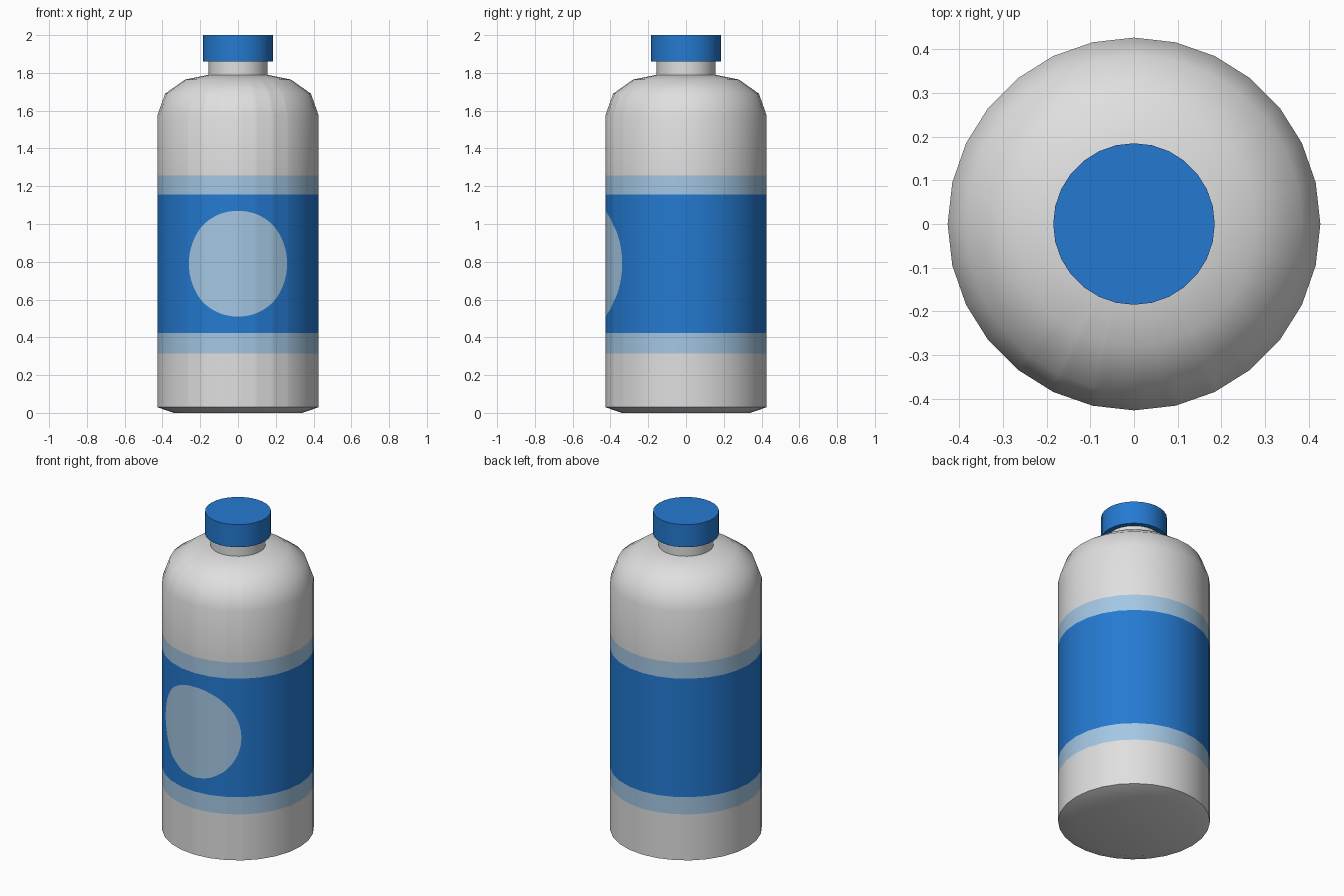
import bpy, bmesh, math

if "Cube" in bpy.data.objects:
    bpy.data.objects.remove(bpy.data.objects["Cube"])

SIDES = 28
STEP = 2 * math.pi / SIDES


def material(name, rgb):
    m = bpy.data.materials.new(name)
    m.diffuse_color = (*rgb, 1)
    m.use_nodes = True
    m.node_tree.nodes["Principled BSDF"].inputs["Base Color"].default_value = m.diffuse_color
    return m


WHITE = material("off_white", (0.74, 0.74, 0.74))
BLUE = material("strong_blue", (0.018, 0.195, 0.64))
PALE = material("pale_blue", (0.37, 0.57, 0.77))


def point(r, a, z):
    """Point on the 28-sided outline of radius r at angle a."""
    off = a % STEP - STEP / 2
    d = r * math.cos(STEP / 2) / math.cos(off)
    return (d * math.cos(a), d * math.sin(a), z)


def lathe(name, angles, profile, mats):
    """profile(a) gives (radius, z, colour of the span above) per column."""
    bm = bmesh.new()
    cols = [[bm.verts.new(point(r, a, z)) for r, z, _ in profile(a)] for a in angles]
    spans = [c for _, _, c in profile(angles[0])]
    for i, left in enumerate(cols):
        right = cols[(i + 1) % len(cols)]
        for j in range(len(left) - 1):
            f = bm.faces.new((left[j], right[j], right[j + 1], left[j + 1]))
            f.material_index = spans[j]
    # close the ends, then weld the collapsed spans outside the disc
    bm.faces.new([c[0] for c in reversed(cols)]).material_index = spans[0]
    bm.faces.new([c[-1] for c in cols]).material_index = spans[-1]
    bmesh.ops.remove_doubles(bm, verts=bm.verts, dist=1e-5)
    bmesh.ops.recalc_face_normals(bm, faces=bm.faces)
    me = bpy.data.meshes.new(name)
    bm.to_mesh(me)
    bm.free()
    for m in mats:
        me.materials.append(m)
    ob = bpy.data.objects.new(name, me)
    bpy.context.collection.objects.link(ob)
    bpy.ops.object.select_all(action='DESELECT')
    ob.select_set(True)
    bpy.context.view_layer.objects.active = ob
    bpy.ops.object.shade_smooth_by_angle(angle=math.radians(40))
    return ob


# Bottle body with wrapped label and round spot cut into the front
R, SPOT_R, SPOT_Z = 0.427, 0.28, 0.79
FRONT = 1.5 * math.pi
ring = [k * STEP for k in range(SIDES)]
spot = [FRONT - math.cos(math.pi * j / 32) * SPOT_R / R for j in range(33)]
body_angles = sorted({round(a, 6) for a in ring + spot})


def body_profile(a):
    h = math.sqrt(max(0, SPOT_R ** 2 - ((a - FRONT) * R) ** 2))
    if h < 0.002:
        h = 0
    return [(0.34, 0, 0), (R, 0.03, 0),
            (R, 0.315, 2), (R, 0.422, 1),
            (R, SPOT_Z - h, 2), (R, SPOT_Z + h, 1),
            (R, 1.157, 2), (R, 1.257, 0),
            (R, 1.575, 0), (0.386, 1.69, 0), (0.28, 1.765, 0), (0.155, 1.79, 0)]


lathe("bottle_body", body_angles, body_profile, [WHITE, BLUE, PALE])

# Neck and screw cap
lathe("bottle_neck", ring, lambda a: [(0.155, 1.785, 0), (0.155, 1.87, 0)], [WHITE])
lathe("screw_cap", ring, lambda a: [(0.185, 1.86, 0), (0.185, 2.0, 0)], [BLUE])
